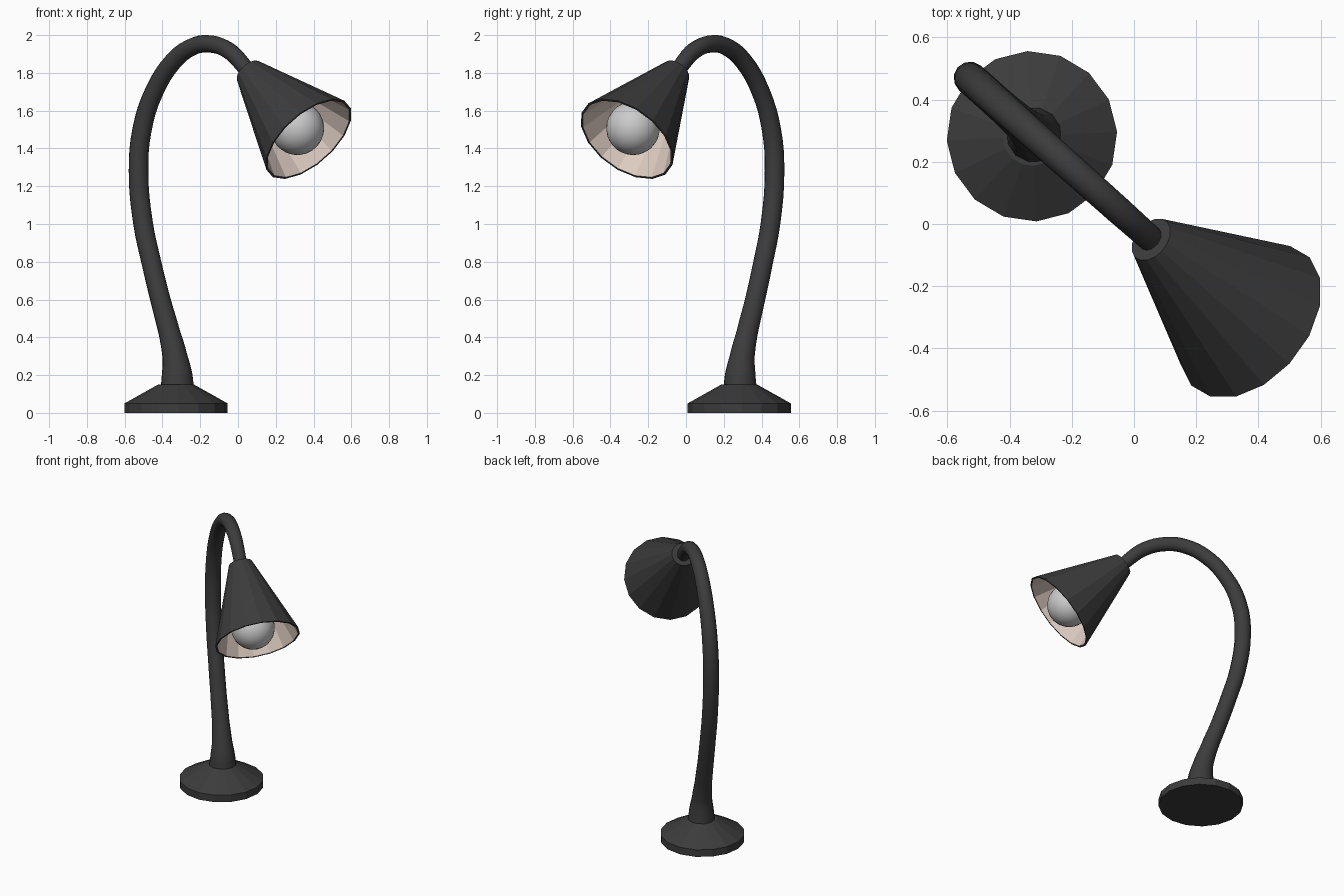
import bpy, bmesh, math
from mathutils import Matrix, Vector

if "Cube" in bpy.data.objects:
    bpy.data.objects.remove(bpy.data.objects["Cube"])


def material(name, rgb):
    m = bpy.data.materials.new(name)
    m.diffuse_color = (*rgb, 1)
    m.use_nodes = True
    m.node_tree.nodes["Principled BSDF"].inputs["Base Color"].default_value = m.diffuse_color
    return m


dark = material("dark_metal", (0.045, 0.045, 0.045))
cream = material("shade_lining", (0.72, 0.6, 0.53))


def lathe(name, profile, sides, phase, matrix, mats=(), slots=None):
    """Spin (radius, height) points around local z; slots = material per band."""
    bm = bmesh.new()
    rings = []
    for r, z in profile:
        if r == 0:
            rings.append([bm.verts.new((0, 0, z))] * sides)
        else:
            angles = [phase + 2 * math.pi * i / sides for i in range(sides)]
            rings.append([bm.verts.new((r * math.cos(a), r * math.sin(a), z)) for a in angles])
    for k, (a, b) in enumerate(zip(rings, rings[1:])):
        for i in range(sides):
            j = (i + 1) % sides
            corners = list(dict.fromkeys([a[i], a[j], b[j], b[i]]))
            face = bm.faces.new(corners)
            face.material_index = slots[k] if slots else 0
    bmesh.ops.recalc_face_normals(bm, faces=bm.faces)
    me = bpy.data.meshes.new(name)
    bm.to_mesh(me)
    bm.free()
    ob = bpy.data.objects.new(name, me)
    ob.matrix_world = matrix
    for m in mats:
        me.materials.append(m)
    bpy.context.collection.objects.link(ob)
    return ob


# Weighted foot
lathe("base", [(0, 0), (0.274, 0), (0.274, 0.05), (0.095, 0.15), (0, 0.15)],
      16, math.radians(3), Matrix.Translation((-0.328, 0.282, 0)), [dark])

# Gooseneck stem: (distance along arm plane, height, radius)
path = [(-.430, .13, .090), (-.432, .20, .083), (-.448, .30, .067), (-.485, .42, .058),
        (-.550, .60, .054), (-.615, .80, .053), (-.672, 1.0, .053), (-.705, 1.28, .053),
        (-.680, 1.50, .052), (-.595, 1.70, .050), (-.460, 1.86, .048), (-.335, 1.934, .047),
        (-.215, 1.954, .046), (-.070, 1.920, .045), (.035, 1.842, .043), (.085, 1.79, .042)]
curve = bpy.data.curves.new("stem", 'CURVE')
curve.dimensions = '3D'
curve.bevel_depth = 1
curve.bevel_resolution = 4
curve.resolution_u = 4
curve.use_fill_caps = True
spline = curve.splines.new('BEZIER')
spline.bezier_points.add(len(path) - 1)
for p, (s, z, r) in zip(spline.bezier_points, path):
    p.co = (0.747 * s, -0.665 * s, z)
    p.radius = r
    p.handle_left_type = p.handle_right_type = 'AUTO'
curve.materials.append(dark)
stem = bpy.data.objects.new("stem", curve)
bpy.context.collection.objects.link(stem)
bpy.context.view_layer.objects.active = stem
stem.select_set(True)
bpy.ops.object.convert(target='MESH')
bpy.ops.object.shade_smooth_by_angle(angle=math.radians(40))

# Faceted conical shade with a light lining
top = Vector((0.055, -0.05, 1.808))
rim = Vector((0.374, -0.313, 1.45))
n = (rim - top).normalized()
u = Vector((-n.y, n.x, 0)).normalized()
v = n.cross(u)


def along_axis(origin):
    return Matrix.Translation(origin) @ Matrix((u, v, n)).transposed().to_4x4()


L = (rim - top).length
lathe("shade", [(0, 0), (0.077, 0), (0.281, L), (0.269, L), (0.074, 0.025), (0, 0.025)],
      16, math.radians(5), along_axis(top), [dark, cream], [0, 0, 0, 1, 1])

# Round bulb with a short neck reaching into the shade
R = 0.142
arc = [math.radians(160 - 160 * i / 14) for i in range(14)]
profile = [(0, -0.3), (0.045, -0.3), (0.045, -0.15)]
profile += [(R * math.sin(a), R * -math.cos(a - math.pi)) for a in arc] + [(0, R)]
bulb = lathe("bulb", profile, 24, 0, along_axis((0.314, -0.28, 1.507)))
bpy.ops.object.select_all(action='DESELECT')
bpy.context.view_layer.objects.active = bulb
bulb.select_set(True)
bpy.ops.object.shade_smooth_by_angle(angle=math.radians(40))
